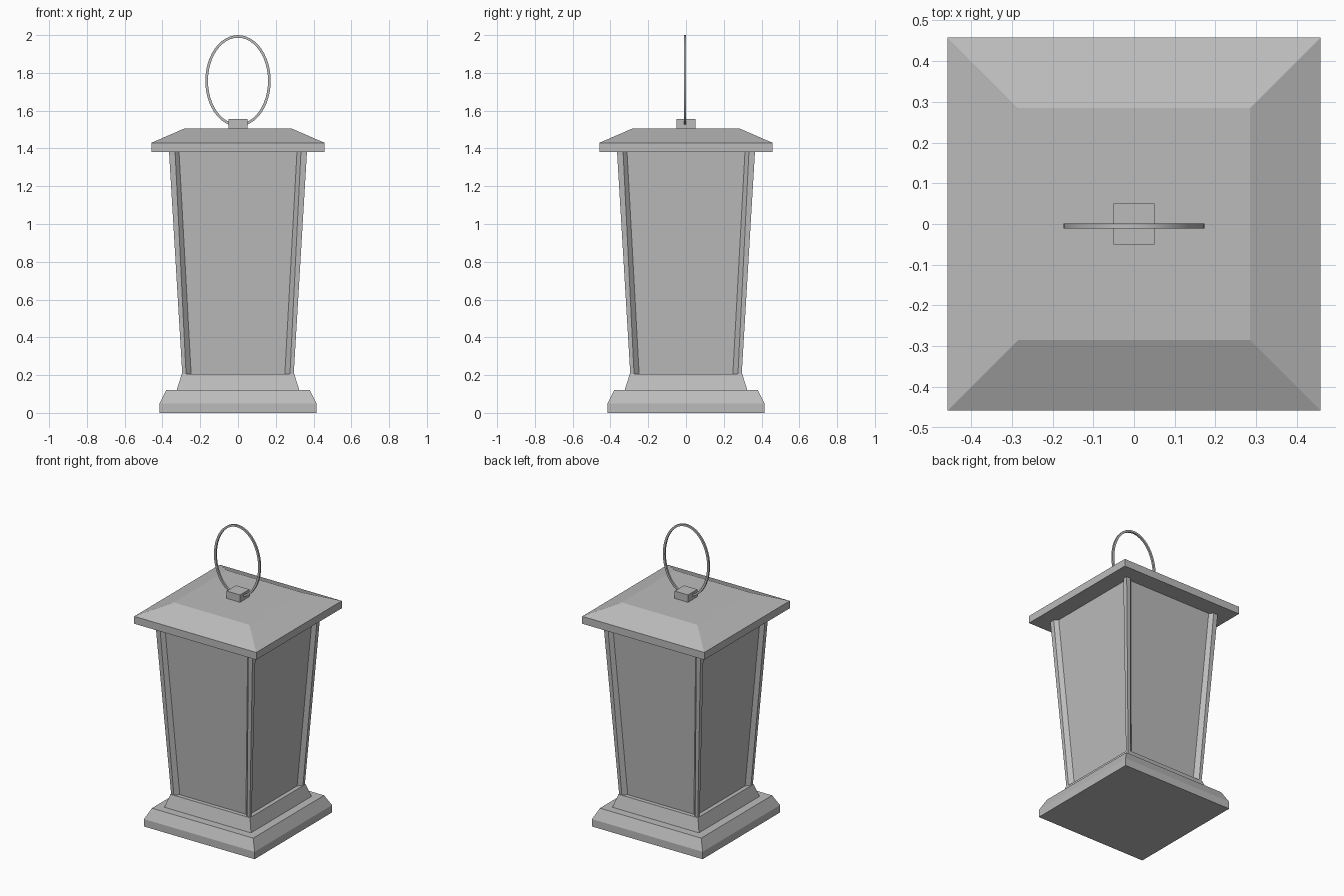
import bpy
import bmesh
from math import cos, sin, pi

cube = bpy.data.objects.get("Cube")
if cube:
    bpy.data.objects.remove(cube, do_unlink=True)

grey = bpy.data.materials.new("grey metal")
grey.use_nodes = True
grey.diffuse_color = (0.5, 0.5, 0.5, 1)
grey.node_tree.nodes["Principled BSDF"].inputs["Base Color"].default_value = (0.5, 0.5, 0.5, 1)


def loft(name, sections, closed=False):
    """Skin a list of equal-length point loops, capped unless closed."""
    bm = bmesh.new()
    loops = [[bm.verts.new(p) for p in s] for s in sections]
    pairs = list(zip(loops, loops[1:]))
    if closed:
        pairs.append((loops[-1], loops[0]))
    else:
        bm.faces.new(loops[0])
        bm.faces.new(loops[-1])
    for low, high in pairs:
        n = len(low)
        for i in range(n):
            j = (i + 1) % n
            bm.faces.new((low[i], low[j], high[j], high[i]))
    bmesh.ops.recalc_face_normals(bm, faces=bm.faces)
    mesh = bpy.data.meshes.new(name)
    bm.to_mesh(mesh)
    bm.free()
    mesh.materials.append(grey)
    obj = bpy.data.objects.new(name, mesh)
    bpy.context.collection.objects.link(obj)
    return obj


def square_tower(name, profile):
    """Square part from (half width, height) steps."""
    return loft(name, [[(-h, -h, z), (h, -h, z), (h, h, z), (-h, h, z)] for h, z in profile])


BOTTOM, TOP = 0.205, 1.38

# Stepped base, tapered panes and hipped roof
square_tower("base", [(0.415, 0), (0.415, 0.05), (0.38, 0.12),
                      (0.325, 0.12), (0.298, BOTTOM)])
square_tower("panes", [(0.27, BOTTOM), (0.342, TOP)])
square_tower("roof", [(0.458, TOP), (0.458, 1.43), (0.285, 1.505)])
square_tower("handle_mount", [(0.05, 1.505), (0.05, 1.555)])


# Corner posts with bevelled inner edges
def post_section(outer, flat, inner, pane, z, sx, sy):
    points = [(outer, outer), (flat, outer), (inner, pane),
              (inner, inner), (pane, inner), (outer, flat)]
    return [(sx * x, sy * y, z) for x, y in points]


for side, sx in (("right", -1), ("left", 1)):
    for end, sy in (("front", -1), ("back", 1)):
        loft(f"{end}_{side}_post", [
            post_section(0.295, 0.275, 0.248, 0.27, BOTTOM, sx, sy),
            post_section(0.365, 0.333, 0.312, 0.342, TOP, sx, sy)])

# Oval carrying ring with a square section
ring = []
for k in range(48):
    c, s = cos(2 * pi * k / 48), sin(2 * pi * k / 48)
    ring.append([((0.173 - t) * c, y, 1.758 + (0.242 - t) * s)
                 for t, y in ((0, -0.011), (0.014, -0.011), (0.014, 0.001), (0, 0.001))])
handle = loft("ring_handle", ring, closed=True)
bpy.context.view_layer.objects.active = handle
handle.select_set(True)
bpy.ops.object.shade_smooth_by_angle(angle=pi / 6)
